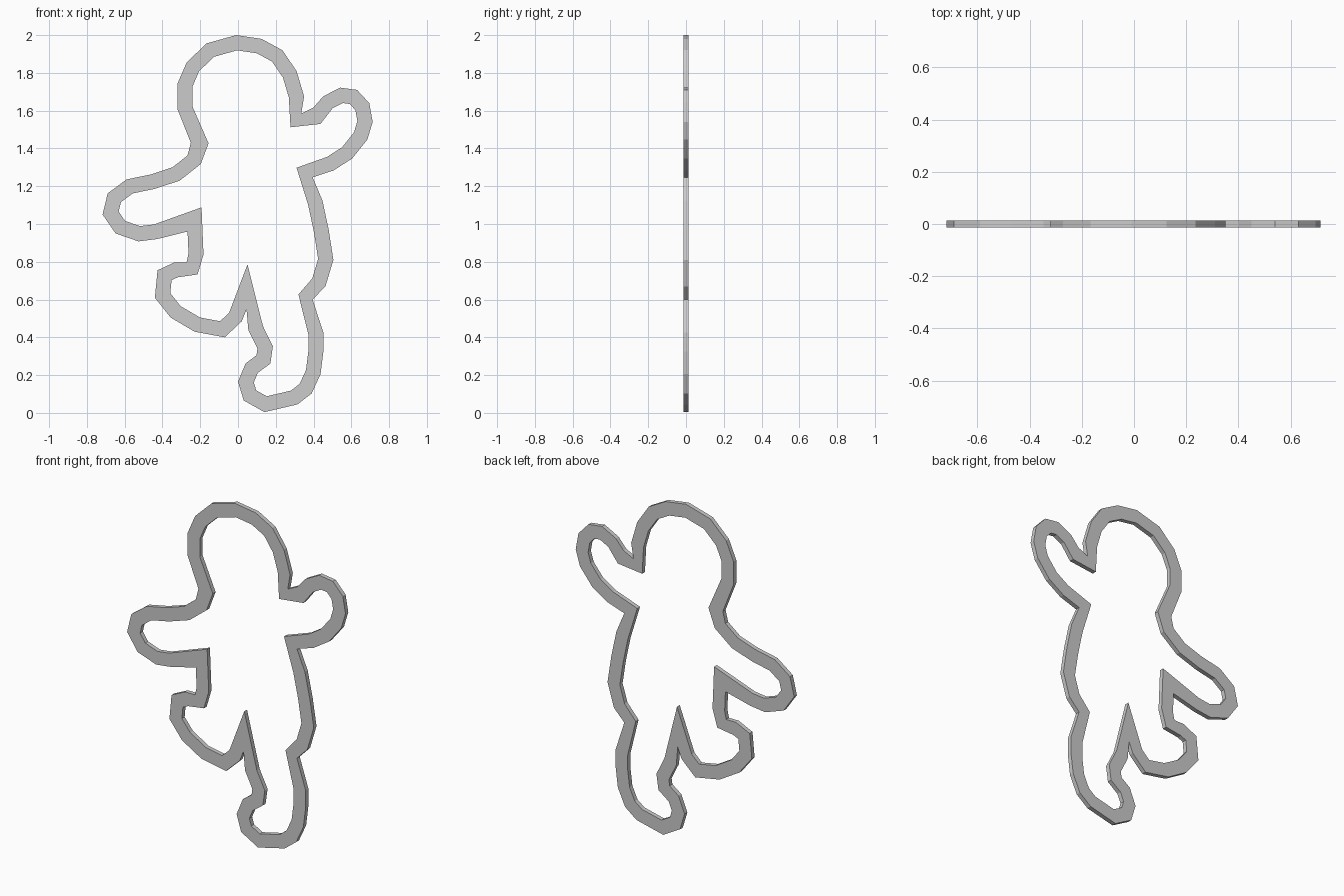
import bpy, bmesh
from mathutils import Vector

WALL = 0.079     # width of the band
HALF = 0.013     # half thickness in y

# Outer silhouette, clockwise from the top (x, z).
OUTLINE = [
    (-.01, 2.0), (.125, 1.98), (.235, 1.92), (.31, 1.81), (.35, 1.675), (.335, 1.585),
    (.40, 1.617), (.45, 1.675), (.54, 1.722), (.63, 1.71), (.695, 1.64), (.713, 1.54),
    (.685, 1.447), (.605, 1.347), (.505, 1.283), (.395, 1.247),
    (.447, 1.125), (.48, .97), (.505, .81), (.463, .67), (.395, .60),
    (.452, .425), (.452, .325), (.437, .205), (.39, .103), (.315, .045), (.14, 0.004),
    (.03, .066), (0, .165), (.04, .262), (.098, .305), (.103, .34),
    (.055, .437), (.045, .548), (.02, .485),
    (-.07, .40), (-.23, .43), (-.357, .505), (-.44, .61), (-.426, .755), (-.336, .797),
    (-.272, .797), (-.262, .845), (-.267, .96),
    (-.43, .92), (-.527, .908), (-.648, .95), (-.717, 1.05), (-.69, 1.162), (-.59, 1.236),
    (-.463, 1.262), (-.347, 1.30), (-.267, 1.363), (-.25, 1.43),
    (-.32, 1.607), (-.32, 1.744), (-.272, 1.855), (-.167, 1.956),
]
# Inner corners at the sharp notches (neck, armpits, hips, crotch).
NOTCHES = {5: (.278, 1.512), 6: (.437, 1.53), 15: (.31, 1.298), 20: (.32, .627),
           33: (.05, .786), 41: (-.214, .733), 43: (-.193, 1.088), 53: (-.156, 1.427)}


def inset(points, width):
    """Mitred offset towards the inside of a clockwise loop."""
    result = []
    for i, p in enumerate(points):
        a, b, c = Vector(points[i - 1]), Vector(p), Vector(points[(i + 1) % len(points)])
        d1, d2 = (b - a).normalized(), (c - b).normalized()
        n1, n2 = Vector((d1.y, -d1.x)), Vector((d2.y, -d2.x))
        offset = (n1 + n2) / max(1 + n1.dot(n2), 0.3) * width
        result.append(Vector(NOTCHES[i]) if i in NOTCHES else b + offset)
    return result


# Flat band, closed all round: outer front, inner front, inner back, outer back.
bm = bmesh.new()
inner = inset(OUTLINE, WALL)
rings = [[bm.verts.new((p[0], y, p[1])) for p in loop]
         for loop, y in ((OUTLINE, -HALF), (inner, -HALF), (inner, HALF), (OUTLINE, HALF))]
n = len(OUTLINE)
for k in range(4):
    r, s = rings[k], rings[(k + 1) % 4]
    for i in range(n):
        j = (i + 1) % n
        bm.faces.new((r[i], r[j], s[j], s[i]))
bmesh.ops.recalc_face_normals(bm, faces=bm.faces)

mesh = bpy.data.meshes.new("figure_outline")
bm.to_mesh(mesh)
bm.free()
bpy.context.collection.objects.link(bpy.data.objects.new("figure_outline", mesh))
